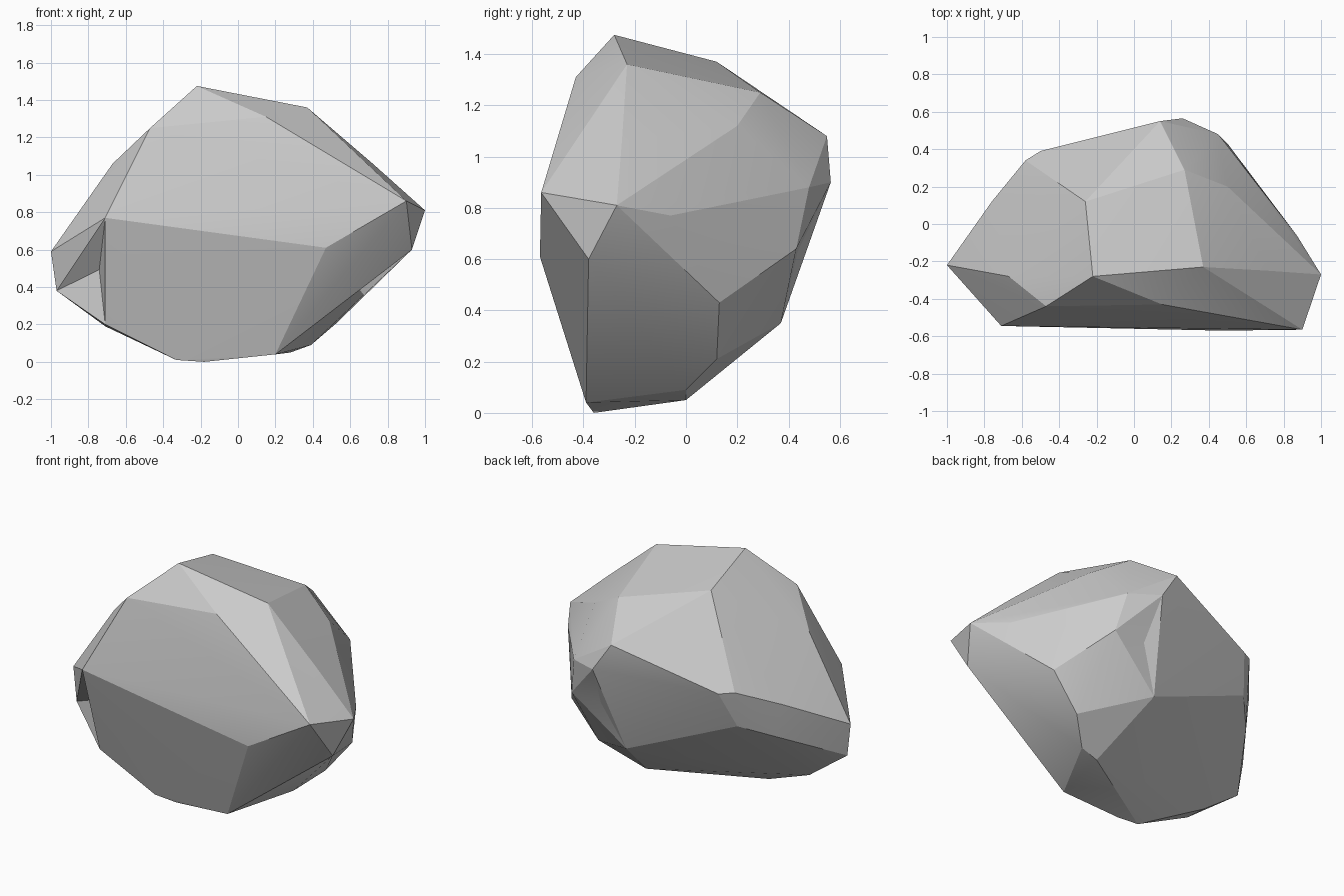
import bpy, bmesh, math
from mathutils import Vector

if "Cube" in bpy.data.objects:
    bpy.data.objects.remove(bpy.data.objects["Cube"])

# Main corners of the boulder, grouped by region
crown = [(-.22, -.28, 1.475), (.37, -.23, 1.36), (.15, -.43, 1.31), (-.47, -.44, 1.25),
         (-.67, -.28, 1.06), (-.26, .12, 1.37), (.27, .29, 1.25), (.72, -.25, 1.06)]
front = [(.9, -.565, .86), (-.71, -.545, .77), (.47, -.57, .61)]
sides = [(-1, -.22, .59), (-.97, -.23, .38), (1, -.27, .81), (.93, -.38, .6),
         (.87, -.06, .77), (.73, .12, .75), (.5, .2, 1.12), (.64, .2, .87),
         (-.76, .12, .78), (-.73, .13, .57)]
back = [(.14, .55, 1.08), (.26, .565, .9), (.45, .48, .88), (.5, .43, .64),
        (-.58, .34, .89), (-.5, .39, .88), (-.57, .3, .66), (.16, .37, .35)]
base = [(.2, -.39, .04), (-.18, -.36, 0), (-.33, -.36, .01), (.39, 0, .09), (.28, 0, .05),
        (-.71, -.37, .2), (-.71, -.22, .19), (.53, .12, .21), (.71, .13, .43)]

# Wrap the corners in a faceted skin
bm = bmesh.new()
for p in crown + front + sides + back + base:
    bm.verts.new(p)
bmesh.ops.convex_hull(bm, input=bm.verts[:])
loose = [v for v in bm.verts if not v.link_faces]
bmesh.ops.delete(bm, geom=loose, context='VERTS')
bmesh.ops.recalc_face_normals(bm, faces=bm.faces[:])


def chip(spot, depth):
    """Hollow out the facet closest to a spot."""
    spot = Vector(spot)
    face = min(bm.faces, key=lambda f: (f.calc_center_median() - spot).length)
    bmesh.ops.poke(bm, faces=[face], offset=-depth)


# Chips in the left front facet and the lower back
chip((-.80, -.38, .45), .08)
chip((.31, .46, .63), .02)

mesh = bpy.data.meshes.new("boulder")
bm.to_mesh(mesh)
bm.free()
boulder = bpy.data.objects.new("boulder", mesh)
bpy.context.collection.objects.link(boulder)

# Keep the hard ridges, soften the shallow ones
bpy.context.view_layer.objects.active = boulder
boulder.select_set(True)
bpy.ops.object.shade_smooth_by_angle(angle=math.radians(16))
